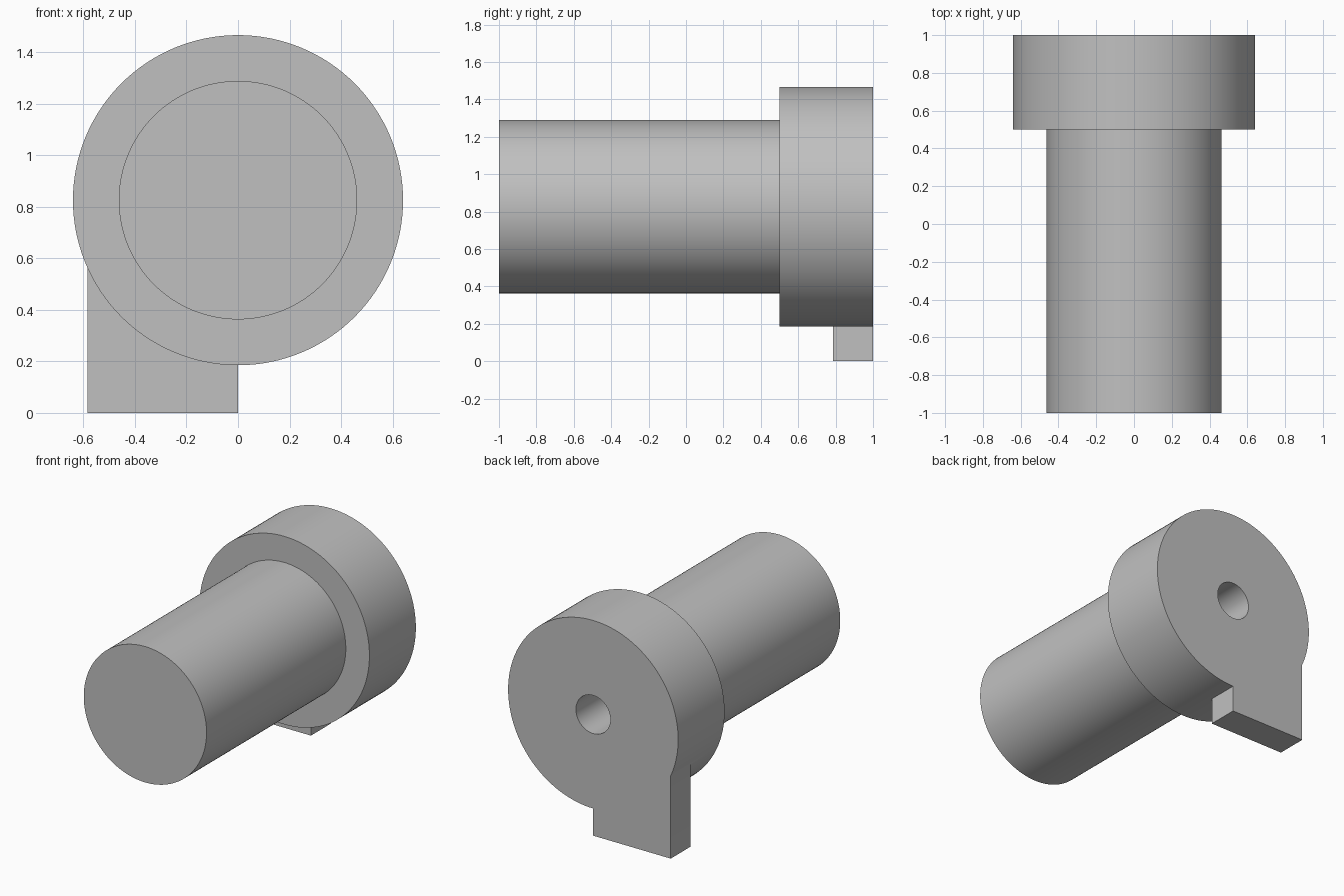
import bpy, bmesh, math
from mathutils import Vector

cube = bpy.data.objects.get("Cube")
if cube:
    bpy.data.objects.remove(cube, do_unlink=True)

AXIS_Z = 0.826
HEAD_R, SHANK_R, BORE_R = 0.641, 0.463, 0.13

grey = bpy.data.materials.new("plain grey")
grey.use_nodes = True
colour = (0.53, 0.53, 0.53, 1)
grey.diffuse_color = colour
grey.node_tree.nodes["Principled BSDF"].inputs["Base Color"].default_value = colour


def add_object(name, bm):
    bmesh.ops.recalc_face_normals(bm, faces=bm.faces)
    mesh = bpy.data.meshes.new(name)
    bm.to_mesh(mesh)
    bm.free()
    mesh.materials.append(grey)
    obj = bpy.data.objects.new(name, mesh)
    bpy.context.collection.objects.link(obj)
    return obj


# Shank, head and blind bore turned from one profile of (radius, y)
profile = [(0, -1), (SHANK_R, -1), (SHANK_R, 0.5), (HEAD_R, 0.5),
           (HEAD_R, 1), (BORE_R, 1), (BORE_R, 0.2), (0, 0.2)]
bm = bmesh.new()
verts = [bm.verts.new((r, y, AXIS_Z)) for r, y in profile]
edges = [bm.edges.new(pair) for pair in zip(verts, verts[1:])]
bmesh.ops.spin(bm, geom=verts + edges, cent=(0, 0, AXIS_Z), axis=(0, 1, 0),
               angle=math.tau, steps=128, use_merge=True)
bmesh.ops.remove_doubles(bm, verts=bm.verts, dist=0.0001)
body = add_object("headed_pin", bm)

# Locating tab, flush with the back of the head
low, high = Vector((-0.585, 0.785, 0)), Vector((0, 1, 0.6))
bm = bmesh.new()
bmesh.ops.create_cube(bm, size=1)
for v in bm.verts:
    v.co = (low + high) / 2 + v.co * (high - low)
tab = add_object("locating_tab", bm)
tab.hide_render = True

# Fuse the tab into the head
bpy.ops.object.select_all(action='DESELECT')
body.select_set(True)
bpy.context.view_layer.objects.active = body
union = body.modifiers.new("fuse_tab", 'BOOLEAN')
union.operation = 'UNION'
union.solver = 'EXACT'
union.object = tab
bpy.ops.object.modifier_apply(modifier=union.name)
bpy.data.objects.remove(tab, do_unlink=True)
bpy.ops.object.shade_smooth_by_angle(angle=math.radians(30))
